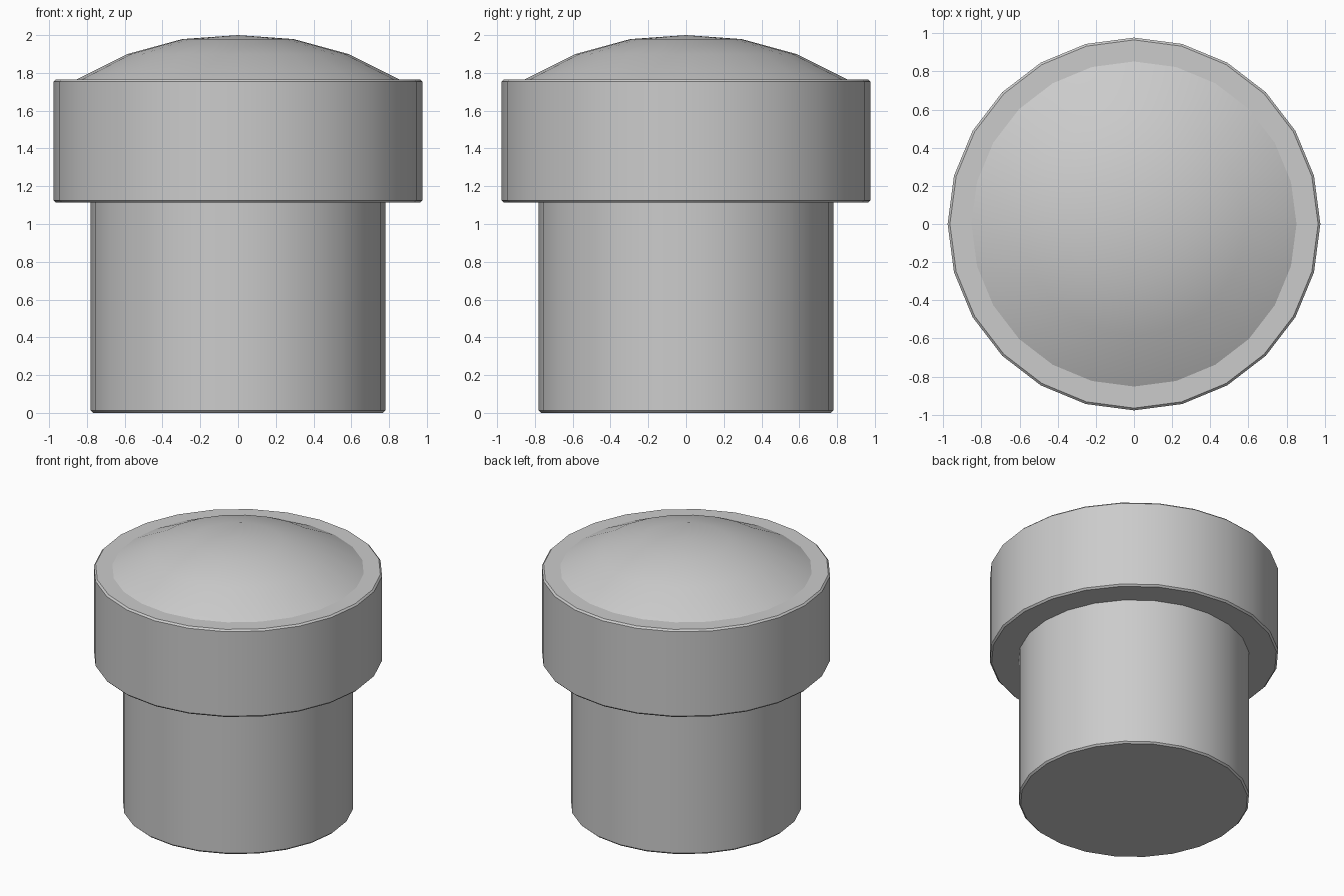
import bpy, bmesh, math

cube = bpy.data.objects.get("Cube")
if cube:
    bpy.data.objects.remove(cube, do_unlink=True)

SIDES = 24

# Single plain grey
grey = bpy.data.materials.new("plain grey")
grey.use_nodes = True
colour = (0.6, 0.6, 0.6, 1)
grey.diffuse_color = colour
grey.node_tree.nodes["Principled BSDF"].inputs["Base Color"].default_value = colour


def lathe(name, profile):
    """Revolve (radius, height) points, listed bottom to top, around z."""
    bm = bmesh.new()
    rings = []
    for r, z in profile:
        if r == 0:
            rings.append([bm.verts.new((0, 0, z))] * SIDES)
        else:
            rings.append([bm.verts.new((r * math.cos(math.tau * i / SIDES),
                                        r * math.sin(math.tau * i / SIDES), z))
                          for i in range(SIDES)])
    for low, high in zip(rings, rings[1:]):
        for i in range(SIDES):
            j = (i + 1) % SIDES
            corners = [low[i], low[j], high[j], high[i]]
            bm.faces.new(list(dict.fromkeys(corners)))
    # Close open ends with flat caps
    if profile[0][0] > 0:
        bm.faces.new(rings[0][::-1])
    if profile[-1][0] > 0:
        bm.faces.new(rings[-1])
    bmesh.ops.recalc_face_normals(bm, faces=bm.faces)
    mesh = bpy.data.meshes.new(name)
    bm.to_mesh(mesh)
    bm.free()
    mesh.materials.append(grey)
    obj = bpy.data.objects.new(name, mesh)
    bpy.context.collection.objects.link(obj)
    bpy.ops.object.select_all(action='DESELECT')
    obj.select_set(True)
    bpy.context.view_layer.objects.active = obj
    bpy.ops.object.shade_smooth_by_angle(angle=math.radians(30))
    return obj


def drum(name, radius, bottom, top, chamfer):
    """Cylinder with a small chamfer on both rims."""
    return lathe(name, [(radius - chamfer, bottom), (radius, bottom + chamfer),
                        (radius, top - chamfer), (radius - chamfer, top)])


# Narrow stem, wide head and shallow domed top
drum("stem", 0.78, 0.0, 1.125, 0.012)
drum("head", 0.977, 1.113, 1.766, 0.012)
lathe("dome", [(0.86, 1.762), (0.585, 1.90), (0.295, 1.979), (0, 2.0)])
